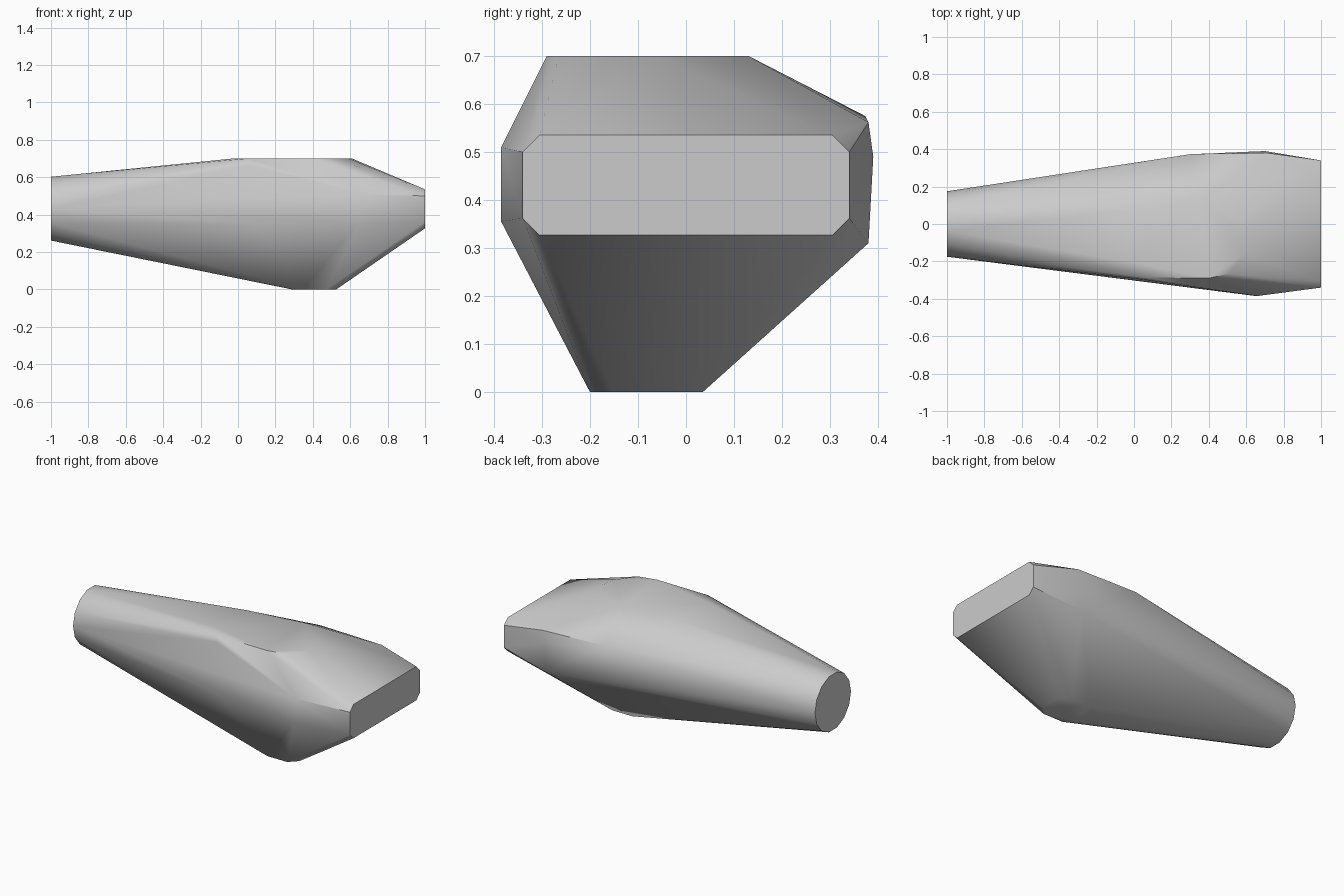
import bpy
import bmesh
import math
from mathutils import Vector

cube = bpy.data.objects.get("Cube")
if cube:
    bpy.data.objects.remove(cube, do_unlink=True)


def make_material(name, value):
    mat = bpy.data.materials.new(name)
    mat.use_nodes = True
    color = (value, value, value, 1.0)
    mat.diffuse_color = color
    mat.node_tree.nodes["Principled BSDF"].inputs["Base Color"].default_value = color
    return mat


def circle_x(x, z, radius, sides):
    """Round end section, facing along x."""
    angles = [math.tau * i / sides for i in range(sides)]
    return [(x, radius * math.cos(a), z + radius * math.sin(a)) for a in angles]


def chamfered_rect(u0, u1, v0, v1, cut):
    """Rectangle outline with its four corners cut off."""
    points = []
    for u, du in ((u0, cut), (u1, -cut)):
        for v, dv in ((v0, cut), (v1, -cut)):
            points += [(u + du, v), (u, v + dv)]
    return points


# Round rear end and wide flat nose
points = circle_x(-1.0, 0.432, 0.175, 14)
points += [(1.0, y, z) for y, z in chamfered_rect(-0.34, 0.34, 0.327, 0.535, 0.035)]

# Flat patch underneath
points += [(x, y, 0.0) for x, y in chamfered_rect(0.29, 0.525, -0.2, 0.035, 0.05)]

# Flat patch on top, rounded towards the nose
top_outline = [(-0.03, -0.2), (0.05, -0.285), (0.4, -0.29), (0.51, -0.265),
               (0.59, -0.16), (0.61, -0.06), (0.55, 0.02), (0.36, 0.13), (0.0, 0.08)]
points += [(x, y, 0.7) for x, y in top_outline]

# Front flank
points += [(0.07, -0.3, 0.665), (0.66, -0.385, 0.51),
           (0.65, -0.385, 0.355), (0.1, -0.314, 0.35)]

# Back flank with its upper ridge
points += [(0.3, 0.373, 0.575), (0.71, 0.38, 0.562),
           (0.7, 0.39, 0.49), (0.685, 0.38, 0.31)]

# Stretch one skin over all the sections
bm = bmesh.new()
for p in points:
    bm.verts.new(Vector(p))
hull = bmesh.ops.convex_hull(bm, input=bm.verts[:])
loose = {g for g in hull["geom_interior"] + hull["geom_unused"]
         if isinstance(g, bmesh.types.BMVert)}
bmesh.ops.delete(bm, geom=list(loose), context="VERTS")
bmesh.ops.dissolve_limit(bm, angle_limit=math.radians(1),
                         verts=bm.verts[:], edges=bm.edges[:])
bmesh.ops.recalc_face_normals(bm, faces=bm.faces[:])

mesh = bpy.data.meshes.new("tapered_body")
bm.to_mesh(mesh)
bm.free()
body = bpy.data.objects.new("tapered_body", mesh)
bpy.context.collection.objects.link(body)
mesh.materials.append(make_material("light_grey", 0.6))

# Smooth the skin, keep the end caps crisp
bpy.ops.object.select_all(action="DESELECT")
body.select_set(True)
bpy.context.view_layer.objects.active = body
bpy.ops.object.shade_smooth_by_angle(angle=math.radians(35))
